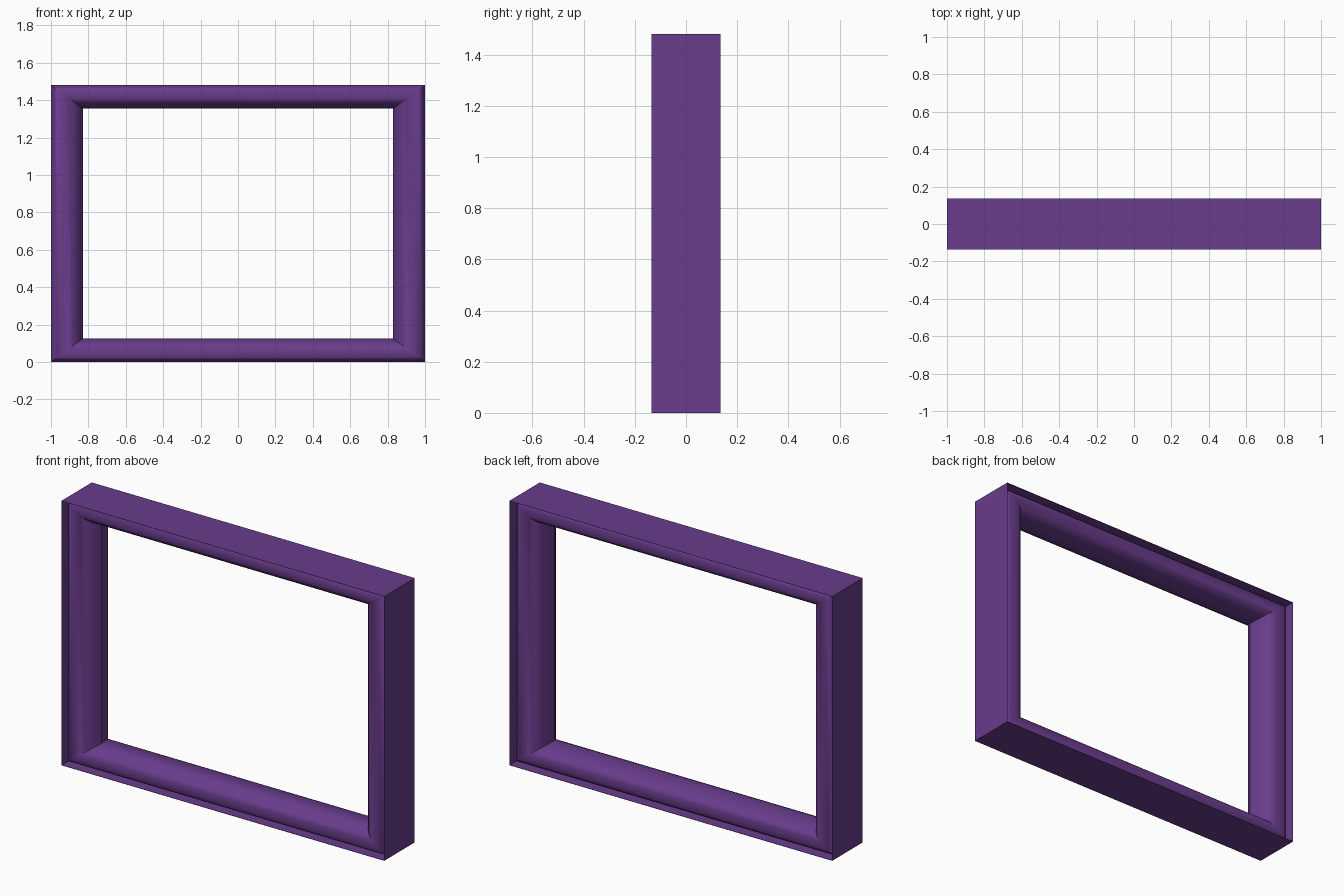
import bpy, bmesh, math

if "Cube" in bpy.data.objects:
    bpy.data.objects.remove(bpy.data.objects["Cube"])

W, H, D = 1.0, 1.48, 0.135      # half width, height, half depth
RX, RZ = 0.17, 0.125            # rail width at the sides / top and bottom


def bulge(u_end, d_end, crest, sign, n=12):
    """Thin outer lip, recess, then a rounded moulding up to the inner edge."""
    pts = [(0.0, sign * D), (0.012, sign * D), (0.02, sign * (D - 0.062))]
    # quadratic-like rounded hump between recess and inner edge
    p0, p1 = (0.02, 0.065), (u_end, d_end)
    c0, c1 = (0.12, crest), (u_end * 0.8, crest)
    for i in range(n + 1):
        t = i / n
        b = ((1 - t) ** 3, 3 * t * (1 - t) ** 2, 3 * t * t * (1 - t), t ** 3)
        q = [sum(k * p[j] for k, p in zip(b, (p0, c0, c1, p1))) for j in (0, 1)]
        pts.append((q[0], sign * (D - q[1])))
    return pts


# closed cross-section: front moulding, slanted inner face, back moulding, outer wall
profile = bulge(1.0, 0.113, 0.005, -1) + bulge(0.88, 0.07, 0.01, 1)[::-1]

# sweep the cross-section round the four mitred corners
bm = bmesh.new()
rings = []
for sx, sz in ((-1, -1), (1, -1), (1, 1), (-1, 1)):
    rings.append([bm.verts.new((sx * (W - RX * u), y, H / 2 + sz * (H / 2 - RZ * u)))
                  for u, y in profile])
n = len(profile)
for a in range(4):
    r, s = rings[a], rings[(a + 1) % 4]
    for i in range(n):
        j = (i + 1) % n
        bm.faces.new((r[i], s[i], s[j], r[j]))
bmesh.ops.recalc_face_normals(bm, faces=bm.faces)

mesh = bpy.data.meshes.new("picture_frame")
bm.to_mesh(mesh)
bm.free()
frame = bpy.data.objects.new("picture_frame", mesh)
bpy.context.collection.objects.link(frame)

mat = bpy.data.materials.new("purple")
mat.diffuse_color = (0.14, 0.045, 0.26, 1)
mat.use_nodes = True
mat.node_tree.nodes["Principled BSDF"].inputs["Base Color"].default_value = mat.diffuse_color
mesh.materials.append(mat)

bpy.context.view_layer.objects.active = frame
frame.select_set(True)
bpy.ops.object.shade_smooth_by_angle(angle=math.radians(35))
